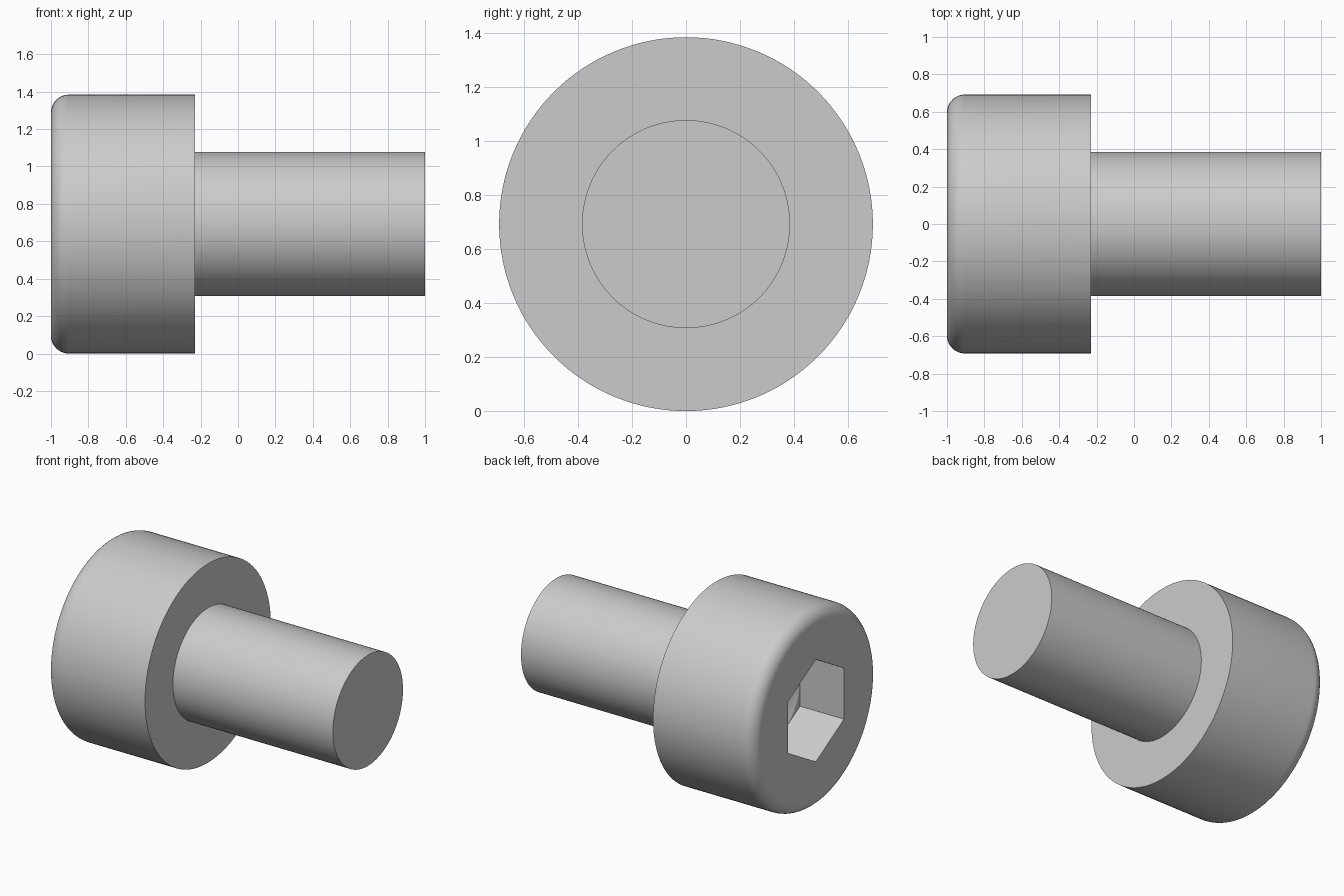
import bpy, bmesh, math
from mathutils import Vector

if "Cube" in bpy.data.objects:
    bpy.data.objects.remove(bpy.data.objects["Cube"])

HEAD_R, SHAFT_R = 0.692, 0.385
HEAD_BACK, FILLET = -0.231, 0.095
FLAT_R = 0.3077                # half the socket width across flats
SOCKET_FLOOR = -1 + 0.338


def revolve(name, profile, steps=128):
    """Spin (x, radius) points round the x axis into a closed solid."""
    bm = bmesh.new()
    verts = [bm.verts.new((x, 0, r)) for x, r in profile]
    edges = [bm.edges.new(pair) for pair in zip(verts, verts[1:])]
    bmesh.ops.spin(bm, geom=verts + edges, cent=(0, 0, 0), axis=(1, 0, 0),
                   angle=math.tau, steps=steps, use_duplicate=False)
    bmesh.ops.remove_doubles(bm, verts=bm.verts, dist=1e-5)
    bmesh.ops.recalc_face_normals(bm, faces=bm.faces)
    mesh = bpy.data.meshes.new(name)
    bm.to_mesh(mesh)
    bm.free()
    obj = bpy.data.objects.new(name, mesh)
    obj.location = Vector((0, 0, HEAD_R))
    bpy.context.collection.objects.link(obj)
    return obj


# Screw body: rounded head and plain shaft as one turned profile
arc = [(-1 + FILLET * (1 - math.sin(a)), HEAD_R - FILLET * (1 - math.cos(a)))
       for a in (math.pi / 2 * (1 - i / 10) for i in range(11))]
profile = [(-1, 0)] + arc[:0:-1][::-1]
profile = [(-1, 0)] + [(-1 + FILLET * (1 - math.cos(t)),
                        HEAD_R - FILLET * (1 - math.sin(t)))
                       for t in (math.pi / 2 * i / 10 for i in range(11))]
profile += [(HEAD_BACK, HEAD_R), (HEAD_BACK, SHAFT_R), (1, SHAFT_R), (1, 0)]
screw = revolve("socket_head_screw", profile)

# Hexagonal socket, corners pointing up and down
hex_r = FLAT_R / math.cos(math.pi / 6)
hex_cutter = revolve("hex_socket_cutter",
                     [(-1.2, 0), (-1.2, hex_r), (SOCKET_FLOOR, hex_r), (SOCKET_FLOOR, 0)], 6)

# Conical drill point at the bottom of the socket
drill_r = FLAT_R - 0.003
tip = SOCKET_FLOOR + drill_r * math.tan(math.radians(30))
drill_cutter = revolve("drill_point_cutter",
                       [(-1.1, 0), (-1.1, drill_r), (SOCKET_FLOOR, drill_r), (tip, 0)], 96)

bpy.context.view_layer.update()
bpy.context.view_layer.objects.active = screw
screw.select_set(True)
for cutter in (hex_cutter, drill_cutter):
    mod = screw.modifiers.new(cutter.name, 'BOOLEAN')
    mod.operation = 'DIFFERENCE'
    mod.solver = 'EXACT'
    mod.object = cutter
    bpy.ops.object.modifier_apply(modifier=mod.name)
    bpy.data.objects.remove(cutter)

bpy.ops.object.shade_smooth_by_angle(angle=math.radians(25))
